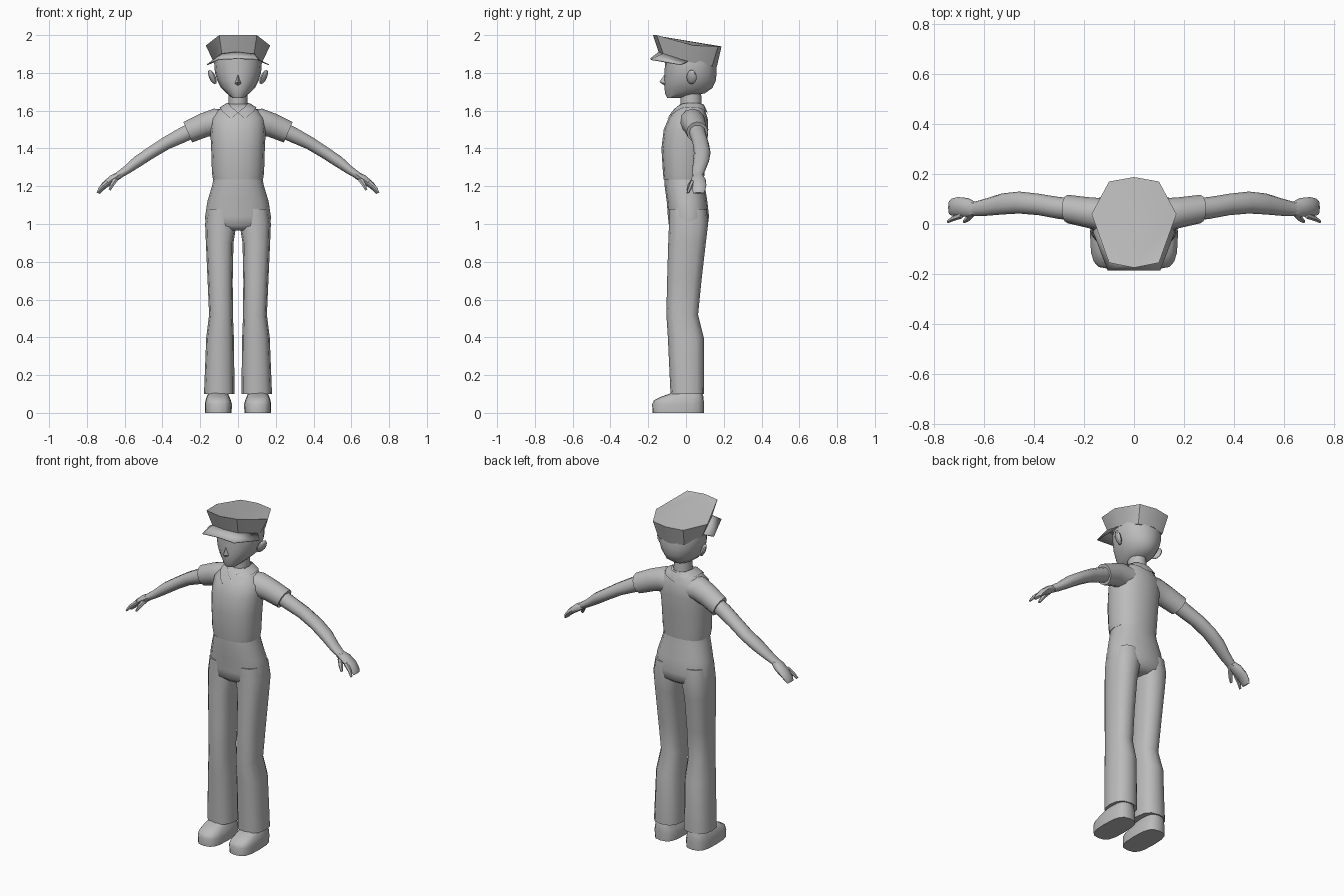
import bpy
import bmesh
import math
from mathutils import Vector

cube = bpy.data.objects.get("Cube")
if cube:
    bpy.data.objects.remove(cube, do_unlink=True)

# One plain grey for the whole figure
grey = bpy.data.materials.new("plain_grey")
grey.use_nodes = True
grey_value = (0.5, 0.5, 0.5, 1)
grey.diffuse_color = grey_value
grey.node_tree.nodes["Principled BSDF"].inputs["Base Color"].default_value = grey_value

parts = []


def finish(name, bm, side=1):
    """Turn a bmesh into a named object, flipped in x when side is -1."""
    for vert in bm.verts:
        vert.co.x *= side
    bmesh.ops.recalc_face_normals(bm, faces=bm.faces[:])
    mesh = bpy.data.meshes.new(name)
    bm.to_mesh(mesh)
    bm.free()
    obj = bpy.data.objects.new(name, mesh)
    bpy.context.collection.objects.link(obj)
    mesh.materials.append(grey)
    parts.append(obj)
    return obj


def skin(bm, loops, closed=True):
    """Bridge successive loops of points with quads and return the vertices."""
    rows = [[bm.verts.new(p) for p in loop] for loop in loops]
    for low, high in zip(rows, rows[1:]):
        count = len(low)
        for i in range(count if closed else count - 1):
            j = (i + 1) % count
            bm.faces.new((low[i], low[j], high[j], high[i]))
    return rows


def oval(centre, u, v, power, sides):
    """A superellipse spanned by the half-axis vectors u and v."""
    points = []
    for i in range(sides):
        angle = math.tau * i / sides
        c, s = math.cos(angle), math.sin(angle)
        points.append(Vector(centre)
                      + u * math.copysign(abs(c) ** (2 / power), c)
                      + v * math.copysign(abs(s) ** (2 / power), s))
    return points


def solid(name, loops, side=1):
    bm = bmesh.new()
    rows = skin(bm, loops)
    bm.faces.new(rows[0])
    bm.faces.new(rows[-1])
    return finish(name, bm, side)


def stack(name, levels, power=2.3, sides=16, side=1):
    """Loft of level rings given as z, x min, x max, y min, y max."""
    loops = []
    for z, x0, x1, y0, y1 in levels:
        loops.append(oval(((x0 + x1) / 2, (y0 + y1) / 2, z),
                          Vector(((x1 - x0) / 2, 0, 0)),
                          Vector((0, (y1 - y0) / 2, 0)), power, sides))
    return solid(name, loops, side)


def centred(levels):
    return [(z, -w, w, y0, y1) for z, w, y0, y1 in levels]


def limb(name, path, side, sides=10, power=2):
    """Loft along a path of x, y, z, half depth, half thickness."""
    loops = []
    for i, (x, y, z, depth, thick) in enumerate(path):
        before, after = path[max(i - 1, 0)], path[min(i + 1, len(path) - 1)]
        along = Vector((after[0] - before[0], 0, after[2] - before[2])).normalized()
        across = Vector((-along.z, 0, along.x))
        loops.append(oval((x, y, z), Vector((0, depth, 0)), across * thick, power, sides))
    return solid(name, loops, side)


def mirrored(half):
    """Close a half outline running front to back at x = 0."""
    return half + [(-x, y, z) for x, y, z in half[-2:0:-1]]


# Trunk
shirt = stack("shirt", centred([
    (1.235, .132, -.118, .095), (1.27, .138, -.122, .098),
    (1.4, .142, -.13, .11), (1.5, .147, -.118, .118),
    (1.56, .14, -.092, .115), (1.605, .105, -.058, .1),
    (1.635, .055, -.03, .085)]))
stack("trouser_seat", centred([
    (1.25, .127, -.113, .094), (1.2, .138, -.113, .1),
    (1.12, .162, -.102, .113), (1.04, .174, -.096, .122),
    (.99, .172, -.09, .115), (.965, .1, -.06, .08)]))
stack("neck", centred([(1.58, .056, -.03, .088), (1.64, .05, -.03, .083),
                       (1.73, .048, -.03, .078)]), 2, 12)

# Head with a wedge nose
stack("head", centred([
    (1.668, .032, -.1, -.03), (1.692, .06, -.112, .1),
    (1.72, .09, -.113, .14), (1.76, .11, -.116, .158),
    (1.8, .122, -.113, .162), (1.85, .126, -.112, .16),
    (1.9, .115, -.11, .15)]), 2.1)
nose = bmesh.new()
top, tip, base, left, right = [nose.verts.new(p) for p in (
    (0, -.108, 1.8), (0, -.141, 1.752), (0, -.11, 1.73),
    (.02, -.106, 1.742), (-.02, -.106, 1.742))]
for face in ((top, left, tip), (left, base, tip), (base, right, tip),
             (right, top, tip)):
    nose.faces.new(face)
finish("nose", nose)

# Cap: flared eight-sided crown, sloping top folded along the middle, and a peak
crown = bmesh.new()
rim_low = mirrored([(0, -.145, 1.91), (.085, -.12, 1.9), (.128, .03, 1.855),
                    (.085, .138, 1.835), (0, .164, 1.835)])
rim_high = mirrored([(0, -.175, 2), (.1, -.155, 2), (.17, .04, 1.945),
                     (.1, .17, 1.94), (0, .188, 1.94)])
rows = skin(crown, [rim_low, rim_high])
crown.faces.new(rows[0])
for a, b in zip(rows[1][1:], rows[1][2:]):
    crown.faces.new((rows[1][0], a, b))
finish("cap_crown", crown)

peak = bmesh.new()
inner = [(.122, .01, 1.862), (.084, -.115, 1.905), (0, -.14, 1.915)]
outer = [(.165, -.03, 1.845), (.105, -.187, 1.873), (0, -.187, 1.878)]
skin(peak, [row + [(-x, y, z) for x, y, z in row[-2::-1]] for row in (inner, outer)],
     closed=False)
brim = finish("cap_peak", peak)
thickness = brim.modifiers.new("thickness", "SOLIDIFY")
thickness.thickness = .005

# Collar laid over the shirt, open in a V at the front
collar = bmesh.new()
neckline = [(0, -.078, 1.59), (.036, -.05, 1.62), (.058, .025, 1.637),
            (.04, .08, 1.632), (0, .09, 1.63)]
edge = [(.036, -.098, 1.555), (.083, -.06, 1.598), (.1, .03, 1.618),
        (.07, .105, 1.603), (0, .122, 1.585)]
skin(collar, [row + [(-x, y, z) for x, y, z in row[-2::-1]] for row in (neckline, edge)],
     closed=False)
collar_object = finish("collar", collar)
divide = collar_object.modifiers.new("divide", "SUBSURF")
divide.subdivision_type = "SIMPLE"
divide.levels = divide.render_levels = 2
wrap = collar_object.modifiers.new("wrap", "SHRINKWRAP")
wrap.target = shirt
wrap.wrap_mode = "ABOVE_SURFACE"
wrap.offset = .007

# Paired parts
for label, side in (("left", 1), ("right", -1)):
    limb(label + "_sleeve", [
        (.04, .03, 1.54, .075, .066), (.12, .035, 1.54, .068, .071),
        (.18, .045, 1.523, .062, .064), (.266, .06, 1.486, .057, .059)], side, 12)
    limb(label + "_arm", [
        (.2, .055, 1.515, .045, .045), (.3, .064, 1.468, .044, .042),
        (.38, .078, 1.428, .043, .036), (.46, .086, 1.378, .044, .033),
        (.53, .08, 1.332, .042, .032), (.59, .068, 1.286, .035, .024),
        (.645, .06, 1.25, .027, .019)], side)
    limb(label + "_hand", [
        (.63, .06, 1.258, .026, .019), (.665, .066, 1.237, .038, .022),
        (.705, .07, 1.207, .038, .018), (.73, .068, 1.18, .034, .013),
        (.738, .066, 1.163, .028, .007)], side, 8, 2.5)
    limb(label + "_index_finger", [
        (.69, .035, 1.222, .013, .014), (.725, .022, 1.193, .011, .011),
        (.745, .01, 1.165, .007, .006)], side, 6)
    limb(label + "_thumb", [
        (.645, .045, 1.24, .016, .015), (.665, .022, 1.21, .013, .012),
        (.68, .01, 1.18, .007, .007)], side, 6)
    stack(label + "_trouser_leg", [
        (1.08, .01, .162, -.09, .11), (1.0, .008, .174, -.09, .117),
        (.9, .024, .17, -.094, .105), (.7, .028, .161, -.1, .082),
        (.52, .027, .153, -.104, .064), (.4, .022, .168, -.096, .094),
        (.1, .018, .18, -.082, .096)], 2.5, 12, side)
    stack(label + "_shoe", [
        (0, .034, .174, -.178, .094), (.045, .032, .176, -.179, .095),
        (.066, .038, .172, -.17, .094), (.086, .046, .166, -.13, .092),
        (.108, .055, .155, -.07, .085)], 3, 16, side)
    # Ear: a flat disc leaning outwards
    ear = bmesh.new()
    bmesh.ops.create_uvsphere(ear, u_segments=8, v_segments=6, radius=1)
    for vert in ear.verts:
        x, y, z = vert.co
        vert.co = (.136 + x * .016 + z * .014 + y * .01,
                   .03 + y * .027, 1.778 + z * .038)
    finish(label + "_ear", ear, side)

# Smooth shading with sharp creases kept
bpy.ops.object.select_all(action="DESELECT")
for obj in parts:
    obj.select_set(True)
bpy.context.view_layer.objects.active = shirt
bpy.ops.object.shade_smooth_by_angle(angle=math.radians(50))
